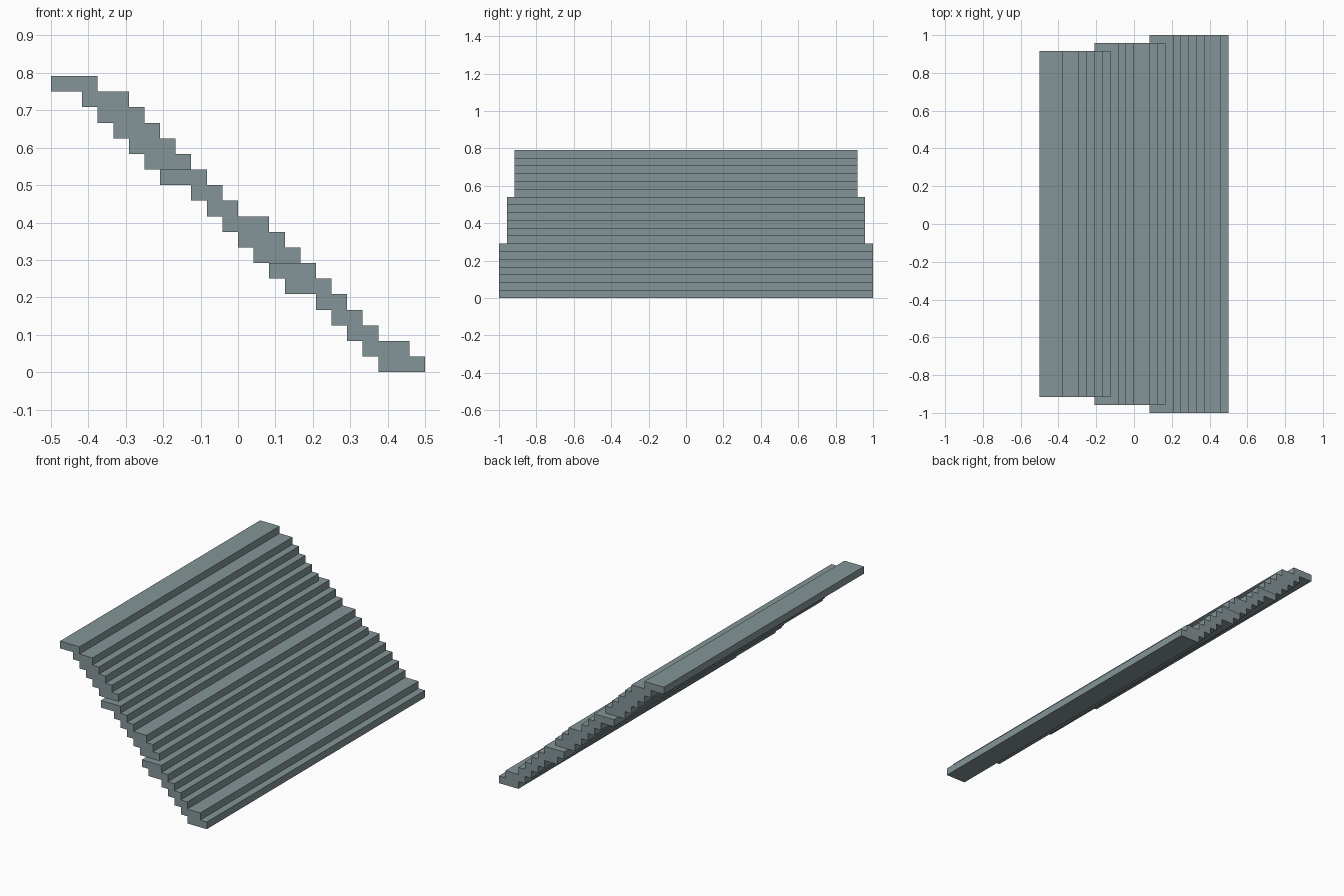
import bpy
import bmesh

if "Cube" in bpy.data.objects:
    bpy.data.objects.remove(bpy.data.objects["Cube"])

U = 1 / 24  # one step height

stone = bpy.data.materials.new("blue_grey_stone")
stone.diffuse_color = (0.235, 0.30, 0.315, 1)
stone.use_nodes = True
stone.node_tree.nodes["Principled BSDF"].inputs["Base Color"].default_value = stone.diffuse_color


def flight(name, first, half_width, steps):
    """Stepped profile (x ranges of each layer, bottom to top) extruded along y."""
    right, left = [], []
    for i, (a, b) in enumerate(steps):
        z = first + i
        right += [(b, z), (b, z + 1)]
        left += [(a, z), (a, z + 1)]
    outline = right + left[::-1]
    bm = bmesh.new()
    face = bm.faces.new([bm.verts.new((x * U, -half_width * U, z * U)) for x, z in outline])
    out = bmesh.ops.extrude_face_region(bm, geom=[face])
    moved = [v for v in out["geom"] if isinstance(v, bmesh.types.BMVert)]
    bmesh.ops.translate(bm, verts=moved, vec=(0, 2 * half_width * U, 0))
    bmesh.ops.recalc_face_normals(bm, faces=bm.faces)
    mesh = bpy.data.meshes.new(name)
    bm.to_mesh(mesh)
    bm.free()
    mesh.materials.append(stone)
    obj = bpy.data.objects.new(name, mesh)
    bpy.context.collection.objects.link(obj)


# Three flights, each a little narrower than the one below
flight("lower_flight", 0, 24,
       [(9, 12), (8, 11), (7, 9), (6, 8), (5, 7), (3, 6), (2, 5)])
flight("middle_flight", 7, 23,
       [(1, 4), (0, 3), (-1, 2), (-2, 0), (-3, -1), (-5, -2)])
flight("upper_flight", 13, 22,
       [(-6, -3), (-7, -4), (-8, -5), (-9, -6), (-10, -7), (-12, -9)])
